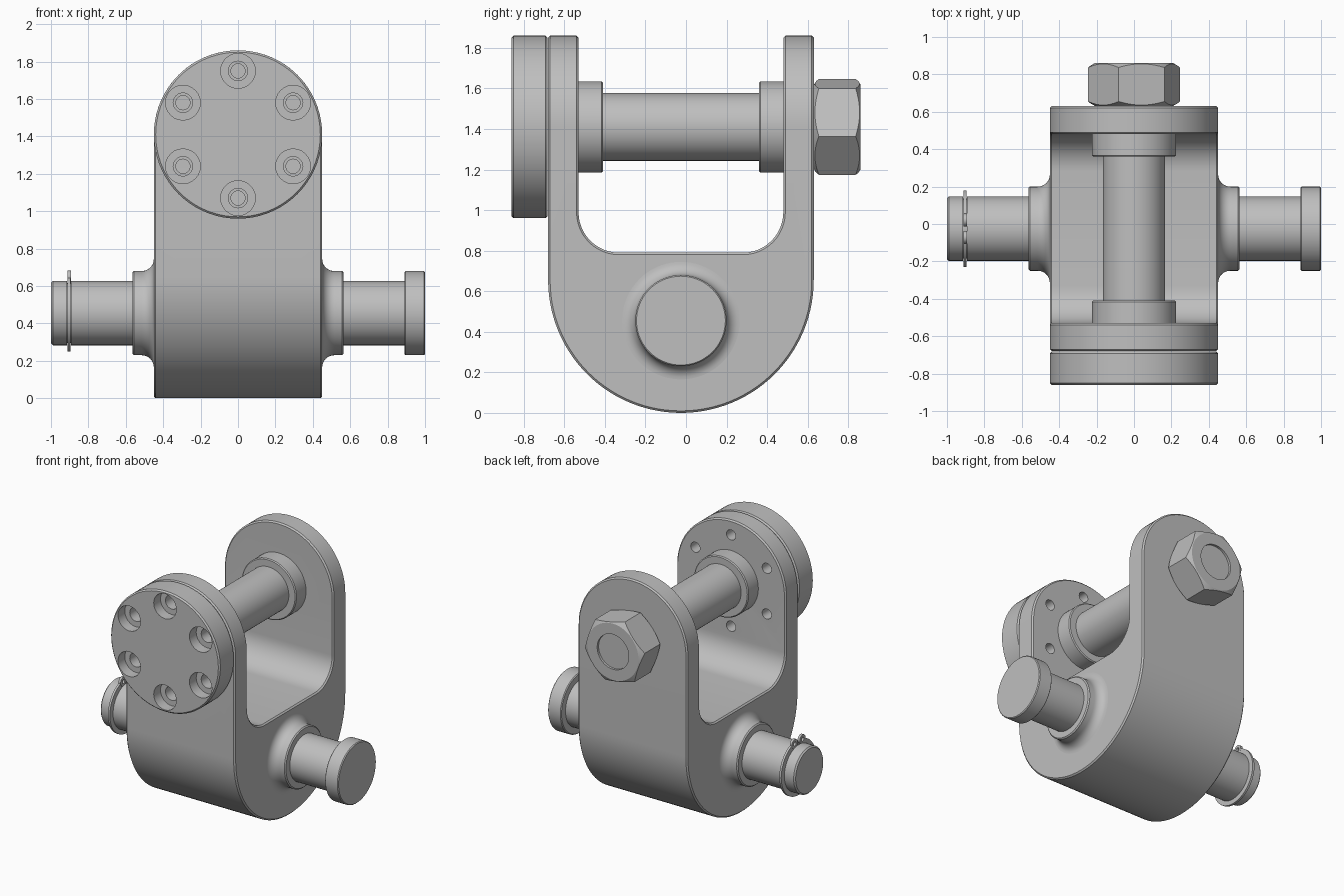
import bpy, bmesh
from math import sin, cos, pi, radians

cube = bpy.data.objects.get("Cube")
if cube:
    bpy.data.objects.remove(cube, do_unlink=True)

steel = bpy.data.materials.new("grey steel")
steel.use_nodes = True
grey = (0.52, 0.52, 0.52, 1)
steel.diffuse_color = grey
steel.node_tree.nodes["Principled BSDF"].inputs["Base Color"].default_value = grey

MID_Y = -0.025            # middle of the fork and of the cross pin
PIN = (MID_Y, 0.455)      # cross pin axis (y, z)
BOLT = (0, 1.41)          # upper bolt axis (x, z)


def place(axis, t, u, v):
    """Point at t along the axis; u and v are the other two coordinates."""
    return (t, u, v) if axis == "x" else (u, t, v)


def finish(name, bm):
    bmesh.ops.recalc_face_normals(bm, faces=bm.faces)
    mesh = bpy.data.meshes.new(name)
    bm.to_mesh(mesh)
    bm.free()
    mesh.materials.append(steel)
    ob = bpy.data.objects.new(name, mesh)
    bpy.context.collection.objects.link(ob)
    return ob


def lathe(name, profile, axis, centre, segs=72, phase=0.0):
    """Revolve (radius, position) points about an axis."""
    bm = bmesh.new()
    rings = []
    for r, t in profile:
        rings.append([bm.verts.new(place(axis, t,
                                         centre[0] + r * cos(phase + 2 * pi * i / segs),
                                         centre[1] + r * sin(phase + 2 * pi * i / segs)))
                      for i in range(segs)])
    for a, b in zip(rings, rings[1:]):
        for i in range(segs):
            j = (i + 1) % segs
            bm.faces.new((a[i], a[j], b[j], b[i]))
    bm.faces.new(rings[0])
    bm.faces.new(rings[-1])
    return finish(name, bm)


def prism(name, points, axis, lo, hi):
    """Extrude a flat outline along an axis."""
    bm = bmesh.new()
    a, b = [[bm.verts.new(place(axis, t, u, v)) for u, v in points] for t in (lo, hi)]
    for i in range(len(points)):
        j = (i + 1) % len(points)
        bm.faces.new((a[i], a[j], b[j], b[i]))
    bm.faces.new(a)
    bm.faces.new(b)
    return finish(name, bm)


def arc(cu, cv, r, start, end, steps):
    angles = [radians(start + (end - start) * i / steps) for i in range(steps + 1)]
    return [(cu + r * cos(a), cv + r * sin(a)) for a in angles]


def activate(ob):
    bpy.ops.object.select_all(action="DESELECT")
    ob.select_set(True)
    bpy.context.view_layer.objects.active = ob


def boolean(ob, tool, operation):
    mod = ob.modifiers.new("cut", "BOOLEAN")
    mod.operation, mod.solver, mod.object = operation, "EXACT", tool
    activate(ob)
    bpy.ops.object.modifier_apply(modifier=mod.name)


def chamfer(ob, width):
    mod = ob.modifiers.new("chamfer", "BEVEL")
    mod.width, mod.segments = width, 1
    mod.limit_method, mod.angle_limit = "ANGLE", radians(40)
    mod.use_clamp_overlap = False
    activate(ob)
    bpy.ops.object.modifier_apply(modifier=mod.name)


def rod(name, r, lo, hi, axis, centre, c=0.01):
    """Cylinder with chamfered rims."""
    return lathe(name, [(r - c, lo), (r, lo + c), (r, hi - c), (r - c, hi)], axis, centre)


# Fork: U outline across the arms, trimmed to a rounded top
u_shape = (arc(MID_Y, 0.655, 0.655, 180, 360, 56)
           + [(0.63, 2.0), (0.48, 2.0)]
           + arc(0.28, 0.99, 0.2, 0, -90, 12)
           + arc(-0.33, 0.99, 0.2, 270, 180, 12)
           + [(-0.53, 2.0), (-0.68, 2.0)])
fork = prism("fork_body", u_shape, "x", -0.6, 0.6)
trim = prism("fork_trim", [(-0.45, -0.2), (0.45, -0.2)] + arc(*BOLT, 0.45, 0, 180, 48),
             "y", -1, 1)
boolean(fork, trim, "INTERSECT")
chamfer(fork, 0.01)

# Round cap on the front arm
cap = rod("front_cap", 0.45, -0.86, -0.683, "y", BOLT)

# Six stepped screw holes through cap and front arm
helpers = [trim]
for i in range(6):
    a = radians(90 + 60 * i)
    hole = lathe("screw_hole_cutter",
                 [(0.093, -0.95), (0.093, -0.78), (0.052, -0.78), (0.052, -0.7),
                  (0.038, -0.7), (0.038, -0.45)],
                 "y", (BOLT[0] + 0.34 * cos(a), BOLT[1] + 0.34 * sin(a)), 24)
    boolean(cap, hole, "DIFFERENCE")
    boolean(fork, hole, "DIFFERENCE")
    helpers.append(hole)

# Upper bolt and its two bushings
bolt = rod("upper_bolt", 0.167, -0.6, 0.6, "y", BOLT)
front_bush = rod("front_bushing", 0.225, -0.55, -0.41, "y", BOLT, 0.007)
back_bush = rod("back_bushing", 0.225, 0.36, 0.5, "y", BOLT, 0.007)

# Hexagonal nut with rounded corners and a shallow round recess
nut = lathe("hex_nut", [(0.25, 0.6), (0.25, 0.9)], "y", BOLT, 6, radians(-10.6))
nut_trim = lathe("nut_trim",
                 [(0.21, 0.632), (0.26, 0.661), (0.26, 0.831), (0.21, 0.86),
                  (0.13, 0.86), (0.13, 0.843)], "y", BOLT)
boolean(nut, nut_trim, "INTERSECT")
helpers.append(nut_trim)

# Side bosses with a hollow fillet against the fork
flare = [(0.29, 0.44)] + [(0.29 - 0.065 * sin(t), 0.515 - 0.065 * cos(t))
                          for t in (i * pi / 16 for i in range(9))]
flare += [(0.225, 0.557), (0.217, 0.565)]
bosses = lathe("side_bosses", [(r, -x) for r, x in reversed(flare)] + flare, "x", PIN)

# Cross pin with a head on one end and a ring groove on the other
pin = lathe("cross_pin",
            [(0.162, -1), (0.172, -0.99), (0.172, -0.914), (0.16, -0.914), (0.16, -0.892),
             (0.172, -0.892), (0.172, 0.89), (0.219, 0.89), (0.225, 0.896),
             (0.225, 0.994), (0.219, 1)], "x", PIN)

# Open retaining ring with two drilled ears
ring = prism("retaining_ring",
             arc(*PIN, 0.205, 100, 440, 64) + arc(*PIN, 0.158, 440, 100, 64),
             "x", -0.911, -0.895)
ears = []
for side in (-1, 1):
    spot = (PIN[0] + side * 0.046, PIN[1] + 0.193)
    ear = lathe("ring_ear", [(0.034, -0.912), (0.034, -0.894)], "x", spot, 24)
    drill = lathe("ear_drill", [(0.015, -0.95), (0.015, -0.85)], "x", spot, 16)
    boolean(ear, drill, "DIFFERENCE")
    boolean(ring, drill, "DIFFERENCE")
    helpers.append(drill)
    ears.append(ear)

# Smooth rounded surfaces, keep machined edges crisp
for ob in [fork, cap, bolt, front_bush, back_bush, nut, bosses, pin, ring] + ears:
    activate(ob)
    bpy.ops.object.shade_smooth_by_angle(angle=radians(25))

for ob in helpers:
    bpy.data.objects.remove(ob, do_unlink=True)
